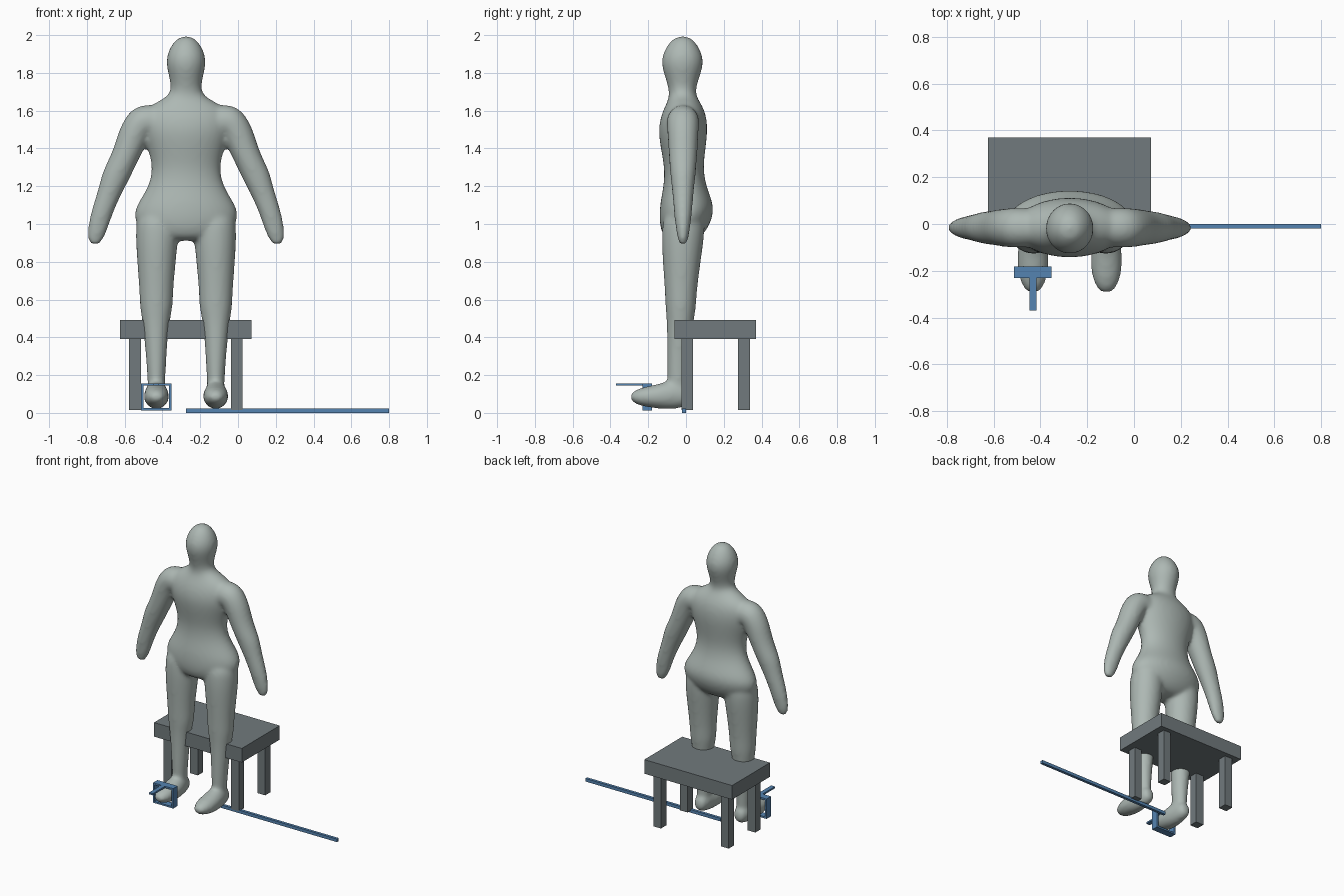
import bpy, bmesh
from math import sin, cos, tau
from mathutils import Vector

cube = bpy.data.objects.get("Cube")
if cube:
    bpy.data.objects.remove(cube, do_unlink=True)

BODY_X = -0.275


def material(name, rgb):
    m = bpy.data.materials.new(name)
    m.use_nodes = True
    m.diffuse_color = (*rgb, 1)
    bsdf = next(n for n in m.node_tree.nodes if n.type == 'BSDF_PRINCIPLED')
    bsdf.inputs["Base Color"].default_value = (*rgb, 1)
    return m


skin = material("pale grey green", (0.42, 0.48, 0.455))
grey = material("slate grey", (0.165, 0.195, 0.205))
blue = material("steel blue", (0.09, 0.23, 0.44))


def add_object(name, bm, mat):
    bmesh.ops.recalc_face_normals(bm, faces=bm.faces)
    mesh = bpy.data.meshes.new(name)
    bm.to_mesh(mesh)
    bm.free()
    mesh.materials.append(mat)
    obj = bpy.data.objects.new(name, mesh)
    bpy.context.collection.objects.link(obj)
    return obj


def box(name, xs, ys, zs, mat):
    bm = bmesh.new()
    bmesh.ops.create_cube(bm, size=1)
    for v in bm.verts:
        v.co = [(a + b) / 2 + c * (b - a) for c, (a, b) in zip(v.co, (xs, ys, zs))]
    return add_object(name, bm, mat)


def loft(bm, rings, sides=20):
    """Skin a closed tube over (centre, u, v) ellipses."""
    loops = []
    for centre, u, v in rings:
        loops.append([bm.verts.new(Vector(centre) + Vector(u) * cos(tau * i / sides)
                                   + Vector(v) * sin(tau * i / sides))
                      for i in range(sides)])
    for a, b in zip(loops, loops[1:]):
        for i in range(sides):
            j = (i + 1) % sides
            bm.faces.new((a[i], a[j], b[j], b[i]))
    bm.faces.new(loops[0])
    bm.faces.new(loops[-1])


def upright(z, cx, half, back, front):
    return ((cx, (front + back) / 2, z), (half, 0, 0), (0, (back - front) / 2, 0))


# Body: torso and head, then arms, legs and feet, fused into one skin
body = bmesh.new()
torso = [  # height, half width, back, front
    (0.91, 0.12, 0.04, -0.09), (0.94, 0.22, 0.09, -0.125), (1.0, 0.272, 0.13, -0.142),
    (1.07, 0.28, 0.15, -0.142), (1.13, 0.245, 0.138, -0.135), (1.21, 0.196, 0.105, -0.118),
    (1.3, 0.178, 0.092, -0.115), (1.4, 0.205, 0.105, -0.135), (1.5, 0.24, 0.117, -0.15),
    (1.58, 0.24, 0.108, -0.132), (1.63, 0.19, 0.085, -0.108), (1.665, 0.115, 0.062, -0.093),
    (1.7, 0.08, 0.05, -0.09), (1.76, 0.085, 0.066, -0.105), (1.84, 0.107, 0.095, -0.133),
    (1.9, 0.102, 0.088, -0.126), (1.96, 0.072, 0.055, -0.092), (1.995, 0.03, 0.015, -0.05)]
loft(body, [upright(z, 0, w, b, f) for z, w, b, f in torso])

arm = [  # x, height, half width, half depth
    (0.1, 1.53, 0.09, 0.08), (0.17, 1.54, 0.095, 0.085), (0.235, 1.55, 0.094, 0.087),
    (0.275, 1.48, 0.084, 0.083), (0.305, 1.4, 0.076, 0.078), (0.34, 1.32, 0.072, 0.073),
    (0.375, 1.25, 0.074, 0.067), (0.405, 1.17, 0.062, 0.057), (0.45, 1.05, 0.056, 0.048),
    (0.467, 0.98, 0.054, 0.038), (0.483, 0.92, 0.041, 0.029), (0.489, 0.888, 0.024, 0.017)]
leg = [  # height, centre, half width, back, front
    (1.08, 0.15, 0.11, 0.1, -0.12), (0.95, 0.153, 0.115, 0.1, -0.13),
    (0.85, 0.156, 0.108, 0.086, -0.128), (0.65, 0.158, 0.09, 0.058, -0.113),
    (0.56, 0.157, 0.089, 0.055, -0.11), (0.48, 0.16, 0.071, 0.04, -0.102),
    (0.3, 0.158, 0.055, 0.022, -0.1), (0.17, 0.157, 0.047, 0.015, -0.1),
    (0.08, 0.157, 0.045, 0.01, -0.09)]
foot = [  # y, half width, bottom, top
    (0.036, 0.025, 0.06, 0.11), (0.015, 0.046, 0.035, 0.15), (-0.05, 0.058, 0.02, 0.18),
    (-0.11, 0.066, 0.018, 0.165), (-0.17, 0.069, 0.024, 0.148), (-0.23, 0.062, 0.034, 0.137),
    (-0.275, 0.042, 0.05, 0.118), (-0.295, 0.02, 0.07, 0.1)]
for s in (1, -1):
    rings = []
    for i, (x, z, w, d) in enumerate(arm):
        ahead, behind = arm[min(i + 1, len(arm) - 1)], arm[max(i - 1, 0)]
        t = Vector((ahead[0] - behind[0], 0, ahead[1] - behind[1])).normalized()
        rings.append(((s * x, -0.016, z), (-s * t.z * w, 0, t.x * w), (0, d, 0)))
    loft(body, rings)
    loft(body, [upright(z, s * c, w, b, f) for z, c, w, b, f in leg])
    loft(body, [((s * 0.157, y, (lo + hi) / 2), (w, 0, 0), (0, 0, (hi - lo) / 2))
                for y, w, lo, hi in foot])

figure = add_object("body", body, skin)
figure.location.x = BODY_X
figure.modifiers.new("round", 'SUBSURF').levels = 2
fuse = figure.modifiers.new("fuse", 'REMESH')
fuse.mode = 'VOXEL'
fuse.voxel_size = 0.012
fuse.use_smooth_shade = True
blend = figure.modifiers.new("blend", 'SMOOTH')
blend.factor = 0.5
blend.iterations = 10
figure.modifiers["round"].render_levels = 2

# Table behind the legs
box("table_top", (-0.625, 0.072), (-0.06, 0.37), (0.392, 0.493), grey)
for side, xs in (("right", (-0.576, -0.513)), ("left", (-0.037, 0.023))):
    for end, ys in (("front", (-0.024, 0.036)), ("back", (0.276, 0.338))):
        box(f"table_leg_{end}_{side}", xs, ys, (0.015, 0.395), grey)

# Square bracket around the right foot, with a tongue to the front
X0, X1, Z0, Z1, T = -0.513, -0.353, 0.013, 0.156, 0.012
depth = (-0.231, -0.181)
box("bracket_top", (X0, X1), depth, (Z1 - T, Z1), blue)
box("bracket_bottom", (X0, X1), depth, (Z0, Z0 + T), blue)
box("bracket_side_right", (X0, X0 + T), depth, (Z0 + T, Z1 - T), blue)
box("bracket_side_left", (X1 - T, X1), depth, (Z0 + T, Z1 - T), blue)
box("bracket_tongue", (-0.448, -0.418), (-0.37, -0.23), (Z1 - T, Z1), blue)

# Thin rod on the ground
box("ground_rod", (BODY_X, 0.8), (-0.02, 0), (0, 0.022), blue)
